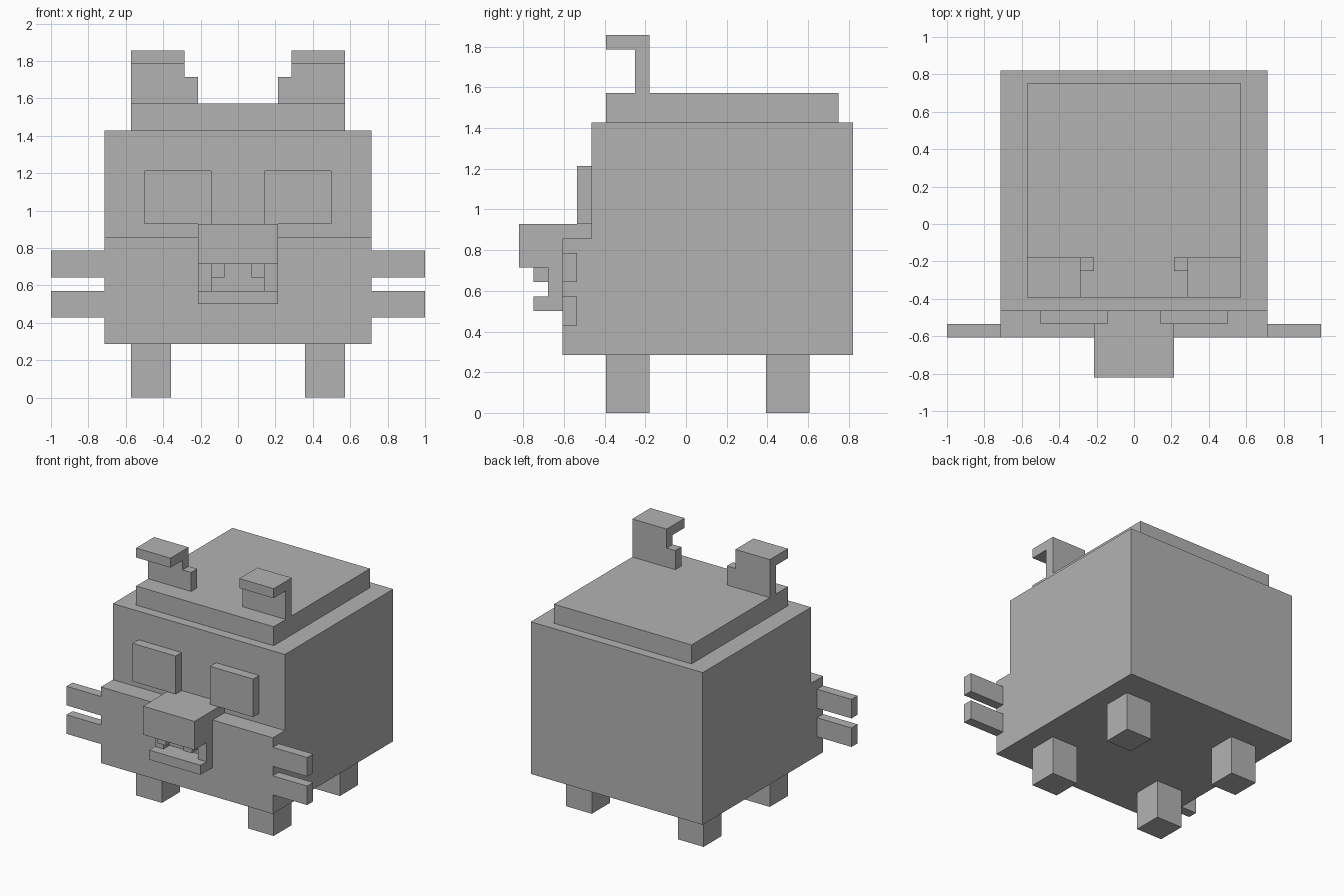
import bpy
import bmesh
from mathutils import Vector

U = 1 / 14  # one block of the model's grid

cube = bpy.data.objects.get("Cube")
if cube:
    bpy.data.objects.remove(cube, do_unlink=True)

grey = bpy.data.materials.new("plain grey")
grey.use_nodes = True
colour = (0.45, 0.45, 0.45, 1)
grey.diffuse_color = colour
grey.node_tree.nodes["Principled BSDF"].inputs["Base Color"].default_value = colour


def prism(name, outline, axis, start, end):
    """Extrude an outline, given in blocks, along x or y."""
    bm = bmesh.new()
    if axis == "x":
        points = [(start, a, b) for a, b in outline]
        step = Vector((end - start, 0, 0))
    else:
        points = [(a, start, b) for a, b in outline]
        step = Vector((0, end - start, 0))
    face = bm.faces.new([bm.verts.new(Vector(p) * U) for p in points])
    grown = bmesh.ops.extrude_face_region(bm, geom=[face], use_keep_orig=True)
    moved = [v for v in grown["geom"] if isinstance(v, bmesh.types.BMVert)]
    bmesh.ops.translate(bm, verts=moved, vec=step * U)
    bmesh.ops.recalc_face_normals(bm, faces=bm.faces)
    mesh = bpy.data.meshes.new(name)
    bm.to_mesh(mesh)
    bm.free()
    mesh.materials.append(grey)
    obj = bpy.data.objects.new(name, mesh)
    bpy.context.collection.objects.link(obj)
    return obj


def box(name, x, y, z):
    outline = [(y[0], z[0]), (y[1], z[0]), (y[1], z[1]), (y[0], z[1])]
    return prism(name, outline, "x", *x)


# Body with the stepped lower face, and the raised crown
prism("body", [(-8.5, 4), (11.5, 4), (11.5, 20), (-6.5, 20),
               (-6.5, 12), (-8.5, 12)], "x", -10, 10)
box("crown", (-8, 8), (-5.5, 10.5), (20, 22))

# Snout and lower jaw
box("snout", (-3, 3), (-11.5, -6.5), (10, 13))
box("jaw", (-3, 3), (-10.5, -8.5), (7, 8))

# Paired parts
for side, s in (("left", 1), ("right", -1)):
    def span(a, b):
        return tuple(sorted((s * a, s * b)))

    box(f"{side}_eye", span(2, 7), (-7.5, -6.5), (13, 17))
    box(f"{side}_mouth_corner", span(2, 3), (-9.5, -8.5), (8, 10))
    box(f"{side}_tooth", span(1, 2), (-10.5, -9.5), (9, 10))
    box(f"{side}_upper_whisker", span(10, 14), (-8.5, -7.5), (9, 11))
    box(f"{side}_lower_whisker", span(10, 14), (-8.5, -7.5), (6, 8))
    box(f"{side}_front_leg", span(5, 8), (-5.5, -2.5), (0, 4))
    box(f"{side}_back_leg", span(5, 8), (5.5, 8.5), (0, 4))

    # Ear with a small inner step and a tip folded forward
    ear = [(3, 22), (8, 22), (8, 26), (4, 26), (4, 24), (3, 24)]
    prism(f"{side}_ear", [(s * x, z) for x, z in ear], "y", -3.5, -2.5)
    box(f"{side}_ear_tip", span(4, 8), (-5.5, -3.5), (25, 26))
